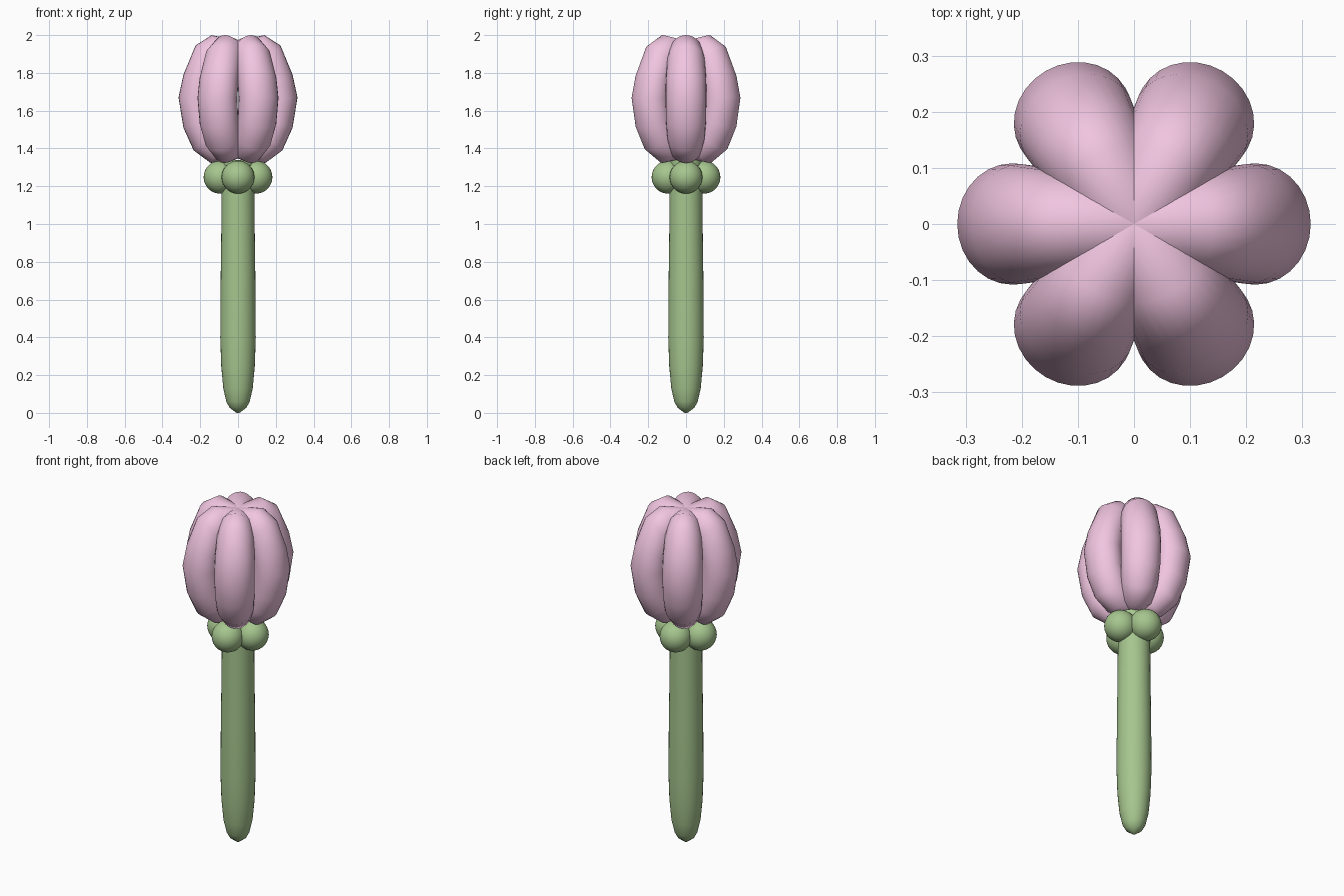
import bpy, bmesh
from math import sin, cos, pi, radians
from mathutils import Vector

if "Cube" in bpy.data.objects:
    bpy.data.objects.remove(bpy.data.objects["Cube"])


def material(name, rgb):
    m = bpy.data.materials.new(name)
    m.diffuse_color = (*rgb, 1)
    m.use_nodes = True
    m.node_tree.nodes["Principled BSDF"].inputs["Base Color"].default_value = m.diffuse_color
    return m


PINK = material("petal_pink", (0.88, 0.56, 0.75))
GREEN = material("stem_green", (0.38, 0.56, 0.27))


def skin(name, rings, mat, sharp=50):
    """Loft closed rings of points into a capped, smooth tube."""
    bm = bmesh.new()
    loops = [[bm.verts.new(p) for p in ring] for ring in rings]
    n = len(loops[0])
    for a, b in zip(loops, loops[1:]):
        for i in range(n):
            j = (i + 1) % n
            bm.faces.new((a[i], a[j], b[j], b[i]))
    bm.faces.new(loops[0])
    bm.faces.new(loops[-1])
    bmesh.ops.recalc_face_normals(bm, faces=bm.faces)
    me = bpy.data.meshes.new(name)
    bm.to_mesh(me)
    bm.free()
    ob = bpy.data.objects.new(name, me)
    bpy.context.collection.objects.link(ob)
    me.materials.append(mat)
    bpy.ops.object.select_all(action='DESELECT')
    ob.select_set(True)
    bpy.context.view_layer.objects.active = ob
    bpy.ops.object.shade_smooth_by_angle(angle=radians(sharp))
    return ob


# Stem: tapered round stalk
STEM = [(0.008, 0.0), (0.045, 0.028), (0.062, 0.06), (0.078, 0.13), (0.089, 0.25),
        (0.094, 0.4), (0.092, 0.7), (0.088, 1.0), (0.086, 1.34)]
skin("stem", [[(r * cos(2 * pi * i / 32), r * sin(2 * pi * i / 32), z) for i in range(32)]
              for r, z in STEM], GREEN, 40)

# Sepals: four balls under the bloom
for k in range(4):
    a = k * pi / 2
    bpy.ops.mesh.primitive_uv_sphere_add(segments=32, ring_count=16, radius=0.087,
                                         location=(0.095 * cos(a), 0.095 * sin(a), 1.248))
    ob = bpy.context.object
    ob.name = f"sepal_{k + 1}"
    ob.data.materials.append(GREEN)
    bpy.ops.object.shade_smooth()

# Petals: bent tubes, each ring as outer (r, z), inner (r, z), half width
PETAL = [((0.0, 1.97), (0.0, 1.80), 0.075),
         ((0.14, 2.0), (0.06, 1.80), 0.090),
         ((0.225, 1.945), (0.095, 1.78), 0.100),
         ((0.289, 1.79), (0.115, 1.73), 0.107),
         ((0.315, 1.67), (0.12, 1.66), 0.108),
         ((0.289, 1.51), (0.115, 1.58), 0.106),
         ((0.235, 1.39), (0.09, 1.53), 0.099),
         ((0.145, 1.323), (0.05, 1.50), 0.088),
         ((0.0, 1.35), (0.0, 1.50), 0.070)]
for k in range(6):
    a = k * pi / 3
    out, side = Vector((cos(a), sin(a), 0)), Vector((-sin(a), cos(a), 0))
    rings = []
    for (ro, zo), (ri, zi), w in PETAL:
        po = out * ro + Vector((0, 0, zo))
        pi_ = out * ri + Vector((0, 0, zi))
        c, half = (po + pi_) / 2, (po - pi_) / 2
        rings.append([c + half * cos(t) + side * (w * sin(t))
                      for t in (2 * pi * i / 28 for i in range(28))])
    skin(f"petal_{k + 1}", rings, PINK)
